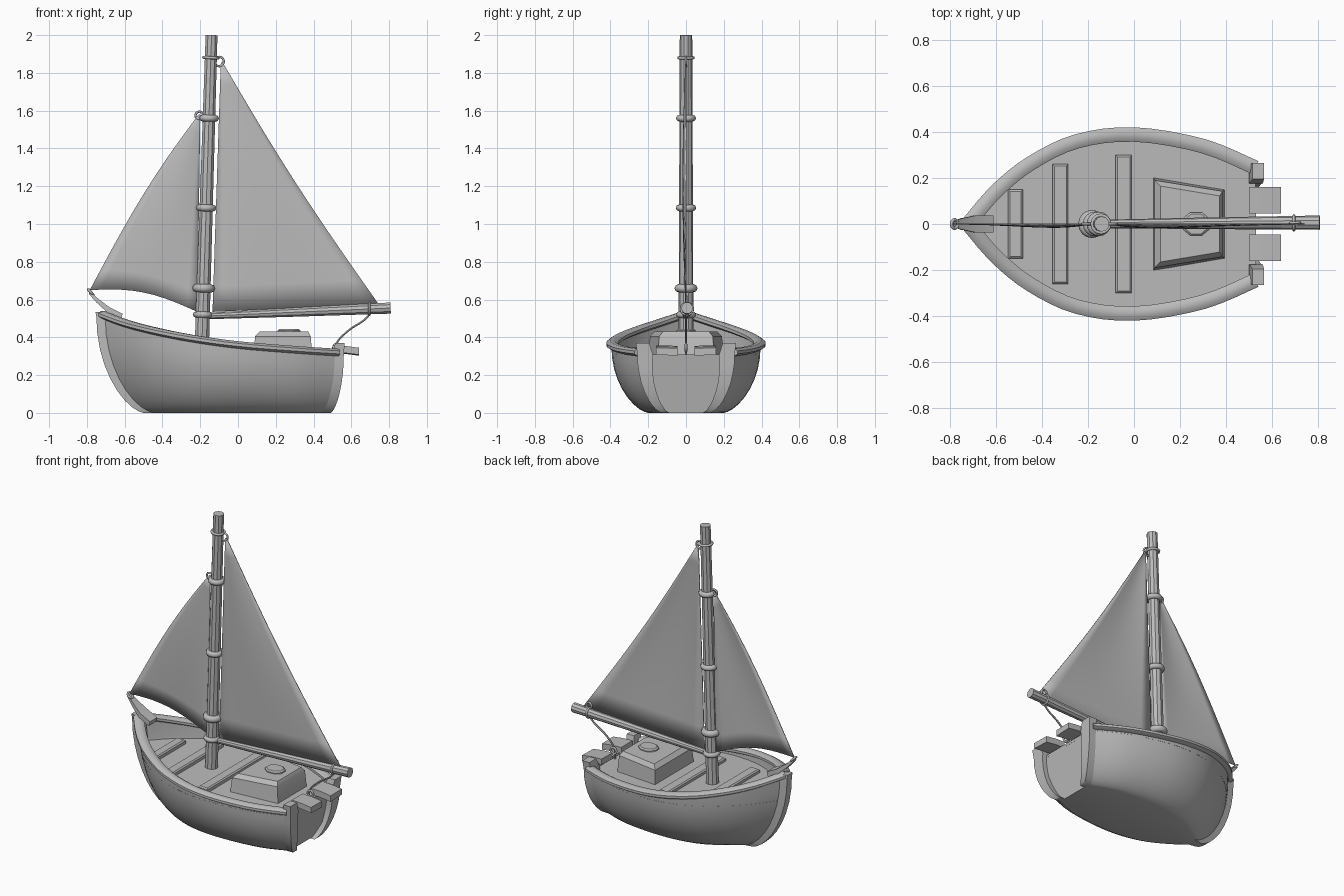
import bpy, bmesh, math
from mathutils import Vector

if "Cube" in bpy.data.objects:
    bpy.data.objects.remove(bpy.data.objects["Cube"])

grey = bpy.data.materials.new("plain grey")
grey.diffuse_color = (0.5, 0.5, 0.5, 1)
grey.use_nodes = True
grey.node_tree.nodes["Principled BSDF"].inputs["Base Color"].default_value = grey.diffuse_color


def finish(ob, angle=35):
    ob.data.materials.append(grey)
    bpy.ops.object.select_all(action='DESELECT')
    ob.select_set(True)
    bpy.context.view_layer.objects.active = ob
    bpy.ops.object.shade_smooth_by_angle(angle=math.radians(angle))
    return ob


def make(name, verts, faces, angle=35):
    me = bpy.data.meshes.new(name)
    me.from_pydata([tuple(v) for v in verts], [], faces)
    bm = bmesh.new()
    bm.from_mesh(me)
    bmesh.ops.remove_doubles(bm, verts=bm.verts, dist=0.0003)
    bmesh.ops.recalc_face_normals(bm, faces=bm.faces)
    bm.to_mesh(me)
    bm.free()
    ob = bpy.data.objects.new(name, me)
    bpy.context.collection.objects.link(ob)
    return finish(ob, angle)


def loft(name, rings, closed=True, caps=(True, True), angle=35):
    n = len(rings[0])
    verts = [v for r in rings for v in r]
    faces = []
    for i in range(len(rings) - 1):
        for j in range(n if closed else n - 1):
            k = (j + 1) % n
            faces.append((i*n + j, i*n + k, (i+1)*n + k, (i+1)*n + j))
    if caps[0]:
        faces.append(tuple(range(n)))
    if caps[1]:
        faces.append(tuple(range((len(rings)-1)*n, len(rings)*n)))
    return make(name, verts, faces, angle)


def tube(name, pts, radii, sides=10):
    pts = [Vector(p) for p in pts]
    rings = []
    for i, p in enumerate(pts):
        t = (pts[min(i+1, len(pts)-1)] - pts[max(i-1, 0)]).normalized()
        u = Vector((0, 1, 0))
        w = t.cross(u).normalized()
        rings.append([p + radii[i]*(u*math.cos(a) + w*math.sin(a))
                      for a in (2*math.pi*k/sides for k in range(sides))])
    return loft(name, rings)


def ring(name, loc, major, minor, rot=(0, 0, 0)):
    bpy.ops.mesh.primitive_torus_add(location=loc, rotation=rot, major_radius=major,
                                     minor_radius=minor, major_segments=16, minor_segments=8)
    ob = bpy.context.object
    ob.name = name
    return finish(ob, 60)


def box(x0, x1, y0, y1, z):
    return [(x0, y0, z), (x1, y0, z), (x1, y1, z), (x0, y1, z)]


def deck_z(x):
    return 0.32 - 0.05*x


# Hull stations from stern to bow: rim x, y, z then bottom x, y
KEYS = [(.53, .25, .31, .46, .12), (.3, .345, .325, .28, .18), (0, .395, .35, 0, .2),
        (-.25, .365, .385, -.2, .17), (-.45, .27, .425, -.33, .11),
        (-.6, .15, .465, -.42, .05), (-.72, .012, .51, -.47, .01)]


def spline(keys, steps):
    out = []
    for i in range(len(keys) - 1):
        p = [keys[max(i-1, 0)], keys[i], keys[i+1], keys[min(i+2, len(keys)-1)]]
        for s in range(steps):
            t = s/steps
            out.append([.5*(2*b + (c-a)*t + (2*a-5*b+4*c-d)*t*t + (3*b-a-3*c+d)*t**3)
                        for a, b, c, d in zip(*p)])
    return out + [list(keys[-1])]


ST = spline(KEYS, 4)


def hull_pt(s, a):
    f = math.sin(a)**1.3
    return Vector((s[3] + (s[0]-s[3])*f, s[4] + (s[1]-s[4])*f, s[2]*(1 - math.cos(a))))


flip = lambda v: Vector((v[0], -v[1], v[2]))
ANG = [math.pi/2*k/9 for k in range(10)]
sections = []
for s in ST:
    half = [hull_pt(s, a) for a in ANG]
    sections.append([flip(v) for v in reversed(half)] + half)
loft("hull", sections, closed=False)

# Deck cut to the inside of the hull
edge = []
for s in ST:
    a = math.acos(max(0, 1 - deck_z(s[0])/s[2]))
    p = hull_pt(s, a)
    edge.append(Vector((p.x, p.y, deck_z(p.x))))
loft("deck", [[flip(p), p] for p in edge], closed=False, caps=(False, False))

# Gunwale on both sides
for side, nm in ((1, "gunwale_back"), (-1, "gunwale_front")):
    rings = []
    for i, s in enumerate(ST):
        p, q = ST[max(i-1, 0)], ST[min(i+1, len(ST)-1)]
        t = Vector((q[0]-p[0], q[1]-p[1], 0)).normalized()
        nrm = Vector((t.y, -t.x, 0))
        c = Vector((s[0], s[1], s[2] + .01)) - nrm*0.006
        r = []
        for k in range(8):
            a = 2*math.pi*(k + .5)/8
            v = c + nrm*0.034*math.cos(a) + Vector((0, 0, .021*math.sin(a)))
            v.y = max(v.y, 0) * side
            r.append(v)
        rings.append(r)
    loft(nm, rings, angle=50)

# Stem post along the bow
stem = []
for a in ANG:
    p = hull_pt(ST[-1], a)
    stem.append([(p.x + .03, .035, p.z), (p.x - .03, .025, p.z),
                 (p.x - .03, -.025, p.z), (p.x + .03, -.035, p.z)])
stem.append([(-.68, .035, .53), (-.755, .025, .535), (-.755, -.025, .535), (-.68, -.035, .53)])
loft("stem_post", stem)


# Bow arm that holds the headsail
def arm(x, z, hy, h):
    return [(x, -hy, z), (x, hy, z), (x + h*.3, hy, z + h), (x + h*.3, -hy, z + h)]


loft("bow_arm", [arm(-.62, .495, .038, .03), arm(-.69, .53, .038, .03),
                 arm(-.75, .585, .025, .022), arm(-.79, .63, .014, .015)])

# Transom corner posts
for side, nm in ((1, "transom_post_back"), (-1, "transom_post_front")):
    rings = []
    for k, a in enumerate(ANG):
        p = hull_pt(ST[0], a)
        w = .03 + .045*k/9
        rings.append([(p.x - .03, side*(p.y + .008), p.z), (p.x + .03, side*(p.y + .008), p.z),
                      (p.x + .03, side*(p.y - w), p.z), (p.x - .03, side*(p.y - w), p.z)])
    rings.append([(x, side*y, .37) for x, y in ((.515, .265), (.565, .265), (.565, .195), (.515, .195))])
    loft(nm, rings)
    # Stern blocks
    loft("stern_block_" + nm[13:], [
        [(x, side*y, z) for y, z in ((.045, b), (.16, b + .005), (.16, b + .042), (.045, b + .04))]
        for x, b in ((.5, .315), (.57, .312), (.64, .303))])

# Plank seats across the deck
for i, (x, hy, hx) in enumerate(((-.515, .15, .032), (-.32, .26, .034), (-.045, .3, .035))):
    z = deck_z(x)
    loft("seat_%d" % (i+1), [box(x-hx, x+hx, -hy, hy, z - .015), box(x-hx, x+hx, -hy, hy, z + .018),
                             box(x-hx+.008, x+hx-.008, -hy+.008, hy-.008, z + .025)])


# Cabin with hatch
def cabin_ring(x0, x1, y0, y1, z):
    return [(x0, -y0, z), (x1, -y1, z), (x1, y1, z), (x0, y0, z)]


loft("cabin", [cabin_ring(.082, .395, .205, .15, .28), cabin_ring(.09, .385, .19, .142, .405),
               cabin_ring(.115, .372, .165, .122, .43)], angle=25)
loft("cabin_hatch", [[(.27 + r*.065*math.cos(a), r*.055*math.sin(a), z)
                      for a in (math.pi*(k + .5)/4 for k in range(8))]
                     for r, z in ((1, .42), (1, .437), (.85, .445))])

# Mast with collars, and boom
mast_x = lambda z: -.19 + (z - .4)*.05/1.6
tube("mast", [(mast_x(z), 0, z) for z in (.3, 1, 1.5, 2)], [.04, .037, .035, .033], 10)
for z, ma, mi in ((.52, .036, .017), (.66, .039, .022), (1.085, .036, .018), (1.56, .035, .018)):
    ring("mast_collar", (mast_x(z), 0, z), ma, mi, (0, .03, 0))
ring("mast_top_rope", (mast_x(1.88), 0, 1.88), .038, .008, (0, .06, 0))
tube("boom", [(-.16, 0, .513), (.3, .003, .533), (.808, .006, .555)], [.018, .025, .031], 10)


# Sails: grid between two edges, with a slight belly
def sail(name, peak, left, right, dz_foot, dz_left, dx_right, belly):
    n, rows = 10, []
    for i in range(n + 1):
        t = max(i/n, .012)
        row = []
        for j in range(n + 1):
            s = j/n
            x = peak[0] + t*((1-s)*left[0] + s*right[0] - peak[0])
            z = peak[1] + t*((1-s)*left[1] + s*right[1] - peak[1])
            x += dx_right*math.sin(math.pi*t)*s
            z += dz_left*math.sin(math.pi*t)*(1-s) + dz_foot*math.sin(math.pi*s)*t**4
            row.append((x, belly*math.sin(math.pi*s)*math.sin(math.pi*t), z))
        rows.append(row)
    ob = loft(name, rows, closed=False, caps=(False, False))
    m = ob.modifiers.new("thickness", 'SOLIDIFY')
    m.thickness = .006
    m.offset = 0


sail("main_sail", (-.09, 1.87), (-.135, .535), (.745, .575), 0, 0, -.025, -.016)
sail("head_sail", (-.2, 1.59), (-.785, .65), (-.215, .535), .045, .05, 0, -.014)

# Rope rings at the sail corners
turn = (math.pi/2, 0, 0)
ring("main_sail_peak_loop", (-.1, 0, 1.86), .025, .006, turn)
ring("head_sail_peak_loop", (-.205, 0, 1.575), .02, .006, turn)
ring("head_sail_tack_loop", (-.78, 0, .64), .019, .007, (0, .8, 0))
ring("main_sail_clew_loop", (.7, .005, .595), .02, .006, turn)
ring("boom_rope_loop", (.695, .005, .55), .032, .006, (0, math.pi/2, 0))

# Sheet rope from the boom to the stern
rope = spline([(.515, 0, .29), (.522, 0, .37), (.59, 0, .44), (.66, 0, .485), (.7, 0, .525)], 4)
tube("sheet_rope", rope, [.006]*len(rope), 6)
ring("stern_rope_loop", (.525, 0, .345), .02, .007, turn)
